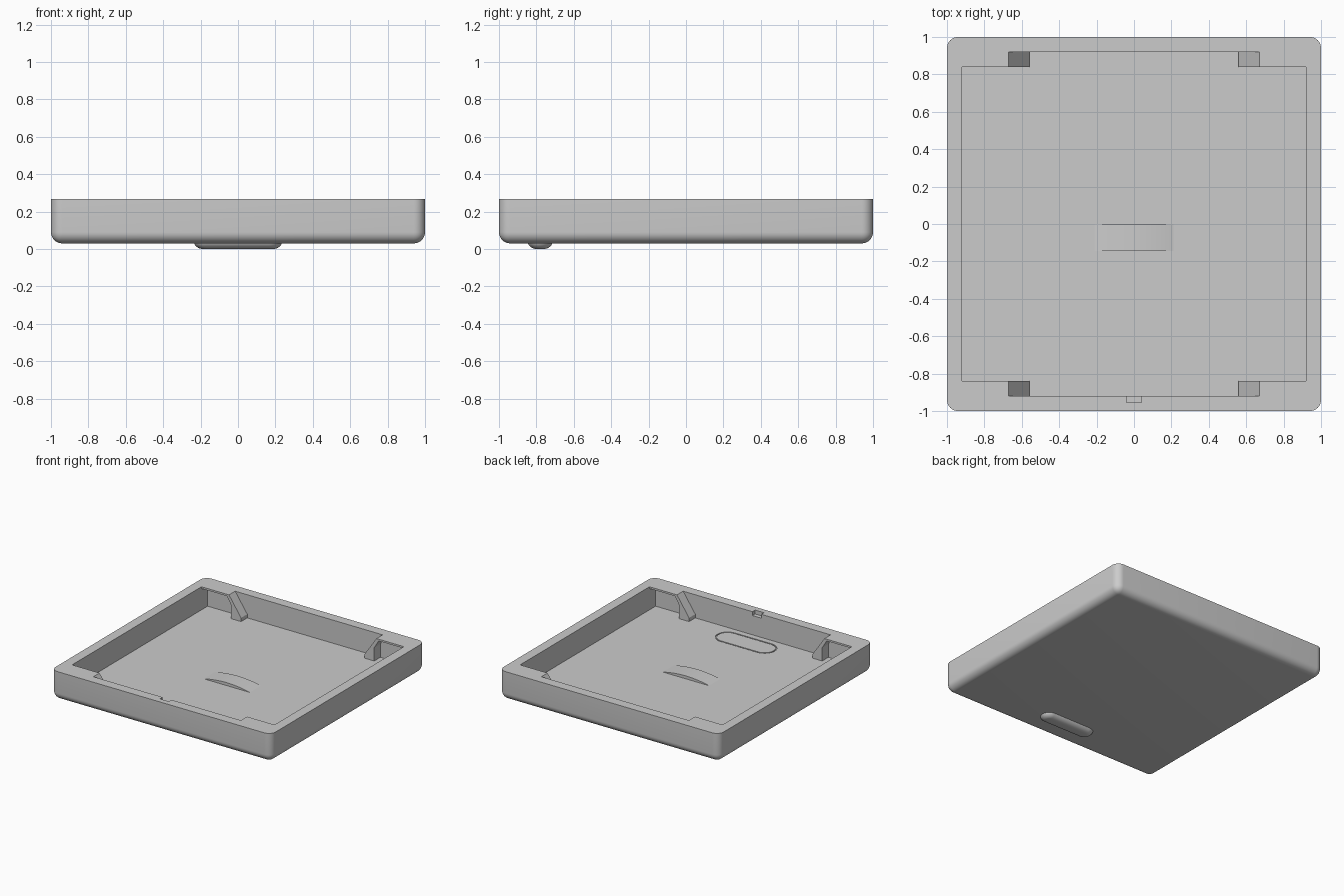
import bpy, bmesh, math

default = bpy.data.objects.get("Cube")
if default:
    bpy.data.objects.remove(default, do_unlink=True)

GREY = (0.6, 0.6, 0.6, 1)
mat = bpy.data.materials.new("plain_grey")
mat.use_nodes = True
mat.diffuse_color = GREY
bsdf = next(n for n in mat.node_tree.nodes if n.type == 'BSDF_PRINCIPLED')
bsdf.inputs["Base Color"].default_value = GREY

BOTTOM, FLOOR, TOP = 0.03, 0.077, 0.267
INNER, LIP = 0.92, 0.84
FOOT_Y = -0.78
GROOVE = 0.008


def finish(name, bm):
    bmesh.ops.recalc_face_normals(bm, faces=bm.faces)
    mesh = bpy.data.meshes.new(name)
    bm.to_mesh(mesh)
    bm.free()
    obj = bpy.data.objects.new(name, mesh)
    bpy.context.collection.objects.link(obj)
    mesh.materials.append(mat)
    return obj


def box_mesh(x0, x1, y0, y1, z0, z1):
    bm = bmesh.new()
    bmesh.ops.create_cube(bm, size=1)
    for v in bm.verts:
        v.co = (x1 if v.co.x > 0 else x0, y1 if v.co.y > 0 else y0, z1 if v.co.z > 0 else z0)
    return bm


def prism(name, profile, y0, y1):
    """Extrude an (x, z) profile along y."""
    bm = bmesh.new()
    face = bm.faces.new([bm.verts.new((x, y0, z)) for x, z in profile])
    out = bmesh.ops.extrude_face_region(bm, geom=[face])["geom"]
    for v in out:
        if isinstance(v, bmesh.types.BMVert):
            v.co.y = y1
    return finish(name, bm)


def stadium(name, layers, steps=16):
    """Loft pill outlines given as (half length, radius, z)."""
    bm = bmesh.new()
    rings = []
    for half, r, z in layers:
        ring = []
        for side in (1, -1):
            for i in range(steps + 1):
                a = math.pi * (i / steps - 0.5)
                ring.append(bm.verts.new((side * (half - r + r * math.cos(a)),
                                          FOOT_Y + side * r * math.sin(a), z)))
        rings.append(ring)
    n = len(rings[0])
    for a, b in zip(rings, rings[1:]):
        for i in range(n):
            j = (i + 1) % n
            bm.faces.new((a[i], a[j], b[j], b[i]))
    bm.faces.new(rings[0])
    bm.faces.new(rings[-1])
    return finish(name, bm)


def cut(target, cutter):
    mod = target.modifiers.new("cut", 'BOOLEAN')
    mod.operation = 'DIFFERENCE'
    mod.solver = 'EXACT'
    mod.object = cutter
    bpy.context.view_layer.objects.active = target
    bpy.ops.object.modifier_apply(modifier=mod.name)
    bpy.data.objects.remove(cutter, do_unlink=True)


def smooth(obj):
    bpy.ops.object.select_all(action='DESELECT')
    obj.select_set(True)
    bpy.context.view_layer.objects.active = obj
    bpy.ops.object.shade_smooth_by_angle(angle=math.radians(30))


# Tray shell with rounded corners and rounded bottom edge
bm = box_mesh(-1, 1, -1, 1, BOTTOM, TOP)
edges = [e for e in bm.edges if not all(v.co.z > 0.2 for v in e.verts)]
bmesh.ops.bevel(bm, geom=edges, offset=0.06, segments=8, profile=0.5, affect='EDGES')
tray = finish("tray_shell", bm)

# Cavity, latch notch and pocket above the foot
cut(tray, finish("cavity_cutter", box_mesh(-INNER, INNER, -INNER, INNER, FLOOR, 0.4)))
cut(tray, finish("notch_cutter", box_mesh(-0.04, 0.04, -0.955, -0.9, 0.235, 0.4)))
cut(tray, stadium("pocket_cutter", [(0.26, 0.092, FLOOR - GROOVE), (0.26, 0.092, 0.2)]))
smooth(tray)

# Pill plate leaves a thin groove in the floor
smooth(stadium("floor_inlay", [(0.25, 0.082, FLOOR - GROOVE), (0.25, 0.082, FLOOR)]))

# Corner lips, each carried by a sloping rib
rib = [(0.56, FLOOR), (0.56, FLOOR + 0.03), (0.67, TOP), (INNER, TOP),
       (INNER, TOP - 0.015), (0.69, TOP - 0.015), (0.65, TOP - 0.08), (0.65, FLOOR)]
for sx, xname in ((1, "left"), (-1, "right")):
    for sy, yname in ((1, "back"), (-1, "front")):
        prism(f"corner_lip_{yname}_{xname}", [(sx * x, z) for x, z in rib], sy * LIP, sy * INNER)

# Low arched rest in the middle of the floor
HALF, RISE, N = 0.21, 0.024, 20
radius = (HALF ** 2 + RISE ** 2) / (2 * RISE)
spread = math.asin(HALF / radius)
arc = []
for i in range(N + 1):
    a = spread * (2 * i / N - 1)
    arc.append((radius * math.sin(a), FLOOR + RISE - radius * (1 - math.cos(a))))
smooth(prism("arched_rest", arc, -0.145, 0))

# Rounded foot under the front edge, flaring up into the shell
START, R = math.radians(25), 0.052
foot = [(0.235, 0.066, BOTTOM + 0.01)]
for i in range(9):
    a = START + (math.pi / 2 - START) * i / 8
    inset = R * (math.cos(START) - math.cos(a))
    foot.append((0.235 - inset, 0.066 - inset, R * (1 - math.sin(a))))
smooth(stadium("front_foot", foot))
